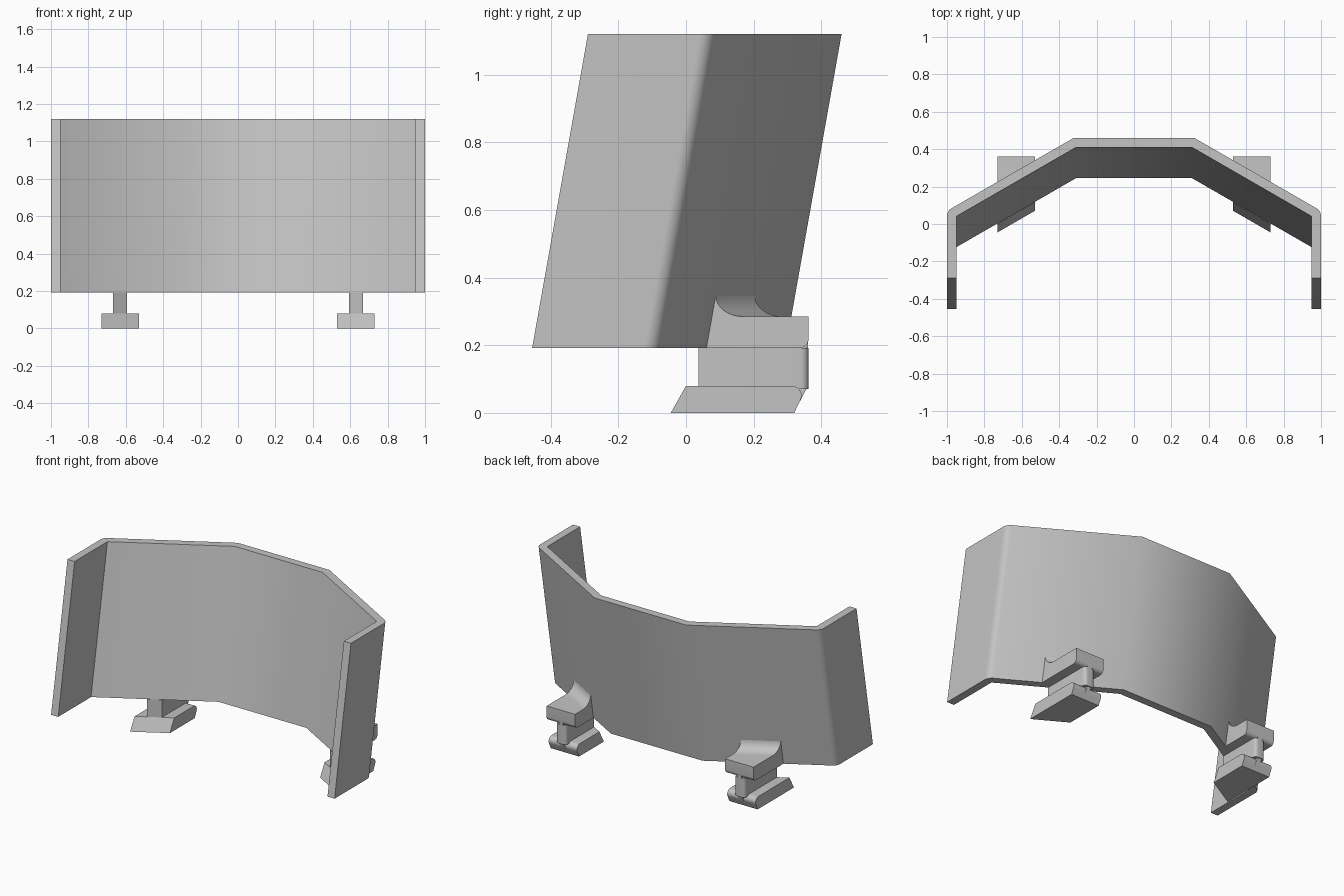
import bpy, bmesh
from math import sin, cos, pi, radians, tan

cube = bpy.data.objects.get("Cube")
if cube:
    bpy.data.objects.remove(cube, do_unlink=True)

grey = bpy.data.materials.new("plain_grey")
grey.use_nodes = True
colour = (0.55, 0.55, 0.55, 1)
grey.diffuse_color = colour
grey.node_tree.nodes["Principled BSDF"].inputs["Base Color"].default_value = colour

SLOPE = tan(radians(30))      # plan angle of the oblique walls
OUT, IN = 0.73, 0.53          # bracket sides


def loft(name, start, end):
    """Solid between two matching closed loops of points."""
    bm = bmesh.new()
    a = [bm.verts.new(p) for p in start]
    b = [bm.verts.new(p) for p in end]
    bm.faces.new(a)
    bm.faces.new(b)
    n = len(a)
    for i in range(n):
        j = (i + 1) % n
        bm.faces.new((a[i], a[j], b[j], b[i]))
    bmesh.ops.recalc_face_normals(bm, faces=bm.faces)
    mesh = bpy.data.meshes.new(name)
    bm.to_mesh(mesh)
    bm.free()
    mesh.materials.append(grey)
    obj = bpy.data.objects.new(name, mesh)
    bpy.context.collection.objects.link(obj)
    bpy.ops.object.select_all(action='DESELECT')
    obj.select_set(True)
    bpy.context.view_layer.objects.active = obj
    bpy.ops.object.shade_smooth_by_angle(angle=radians(35))
    return obj


def arc(cy, cz, ry, rz, a0, a1, n=8):
    steps = [radians(a0 + (a1 - a0) * i / n) for i in range(n + 1)]
    return [(cy + ry * cos(t), cz + rz * sin(t)) for t in steps]


def cross_part(name, side, front, back, x0=OUT, x1=IN):
    """Side profile (y, z) run across x; its front follows the oblique wall."""
    def section(x):
        shift = (OUT - x) * SLOPE
        return ([(side * x, y + shift, z) for y, z in front]
                + [(side * x, y, z) for y, z in back])
    return loft(name, section(x0), section(x1))


# Bent screen: plan outline leaned backwards from bottom to top
half = [(0.95, -0.29), (1.0, -0.29)] + arc(0.95, 0.041, 0.05, 0.05, 0, 60)
half += [(0.323, 0.46)]
inner = [(0.31, 0.41), (0.95, 0.041)]
left_x = [(-x, y) for x, y in reversed(half)]
plan = half + left_x + [(-x, y) for x, y in reversed(inner)] + inner
loft("bent_screen",
     [(x, y - 0.165, 0.192) for x, y in plan],
     [(x, y, 1.12) for x, y in plan])

for side, label in ((1, "left"), (-1, "right")):
    # Upper block with a concave fillet running up the screen
    fillet = arc(0.167, 0.35, 0.08, 0.065, 270, 180)
    cross_part(label + "_upper_block", side,
               fillet + [(0.058, 0.192)],
               arc(0.337, 0.217, 0.025, 0.025, 270, 360, 6) + [(0.362, 0.285)])

    # Slanted foot with a rounded rear upper edge
    cross_part(label + "_foot", side,
               [(0.0, 0.08), (-0.045, 0.0)],
               [(0.32, 0.0), (0.338, 0.037)]
               + arc(0.312, 0.05, 0.03, 0.03, 0, 90, 6))

    # Upright stem with rounded rear edges
    x0, x1, r = 0.593, 0.667, 0.022
    outline = [(x0, 0.0 + (OUT - x0) * SLOPE), (x1, (OUT - x1) * SLOPE)]
    outline += arc(x1 - r, 0.362 - r, r, r, 0, 90, 6)
    outline += arc(x0 + r, 0.362 - r, r, r, 90, 180, 6)
    loft(label + "_stem",
         [(side * x, y, 0.07) for x, y in outline],
         [(side * x, y, 0.192) for x, y in outline])

    # Narrow rear web joining the foot, stem and block
    cross_part(label + "_rear_web", side, [],
               [(0.29, 0.002), (0.32, 0.002), (0.361, 0.08),
                (0.361, 0.25), (0.29, 0.25)], x1 - r, x0 + r)
